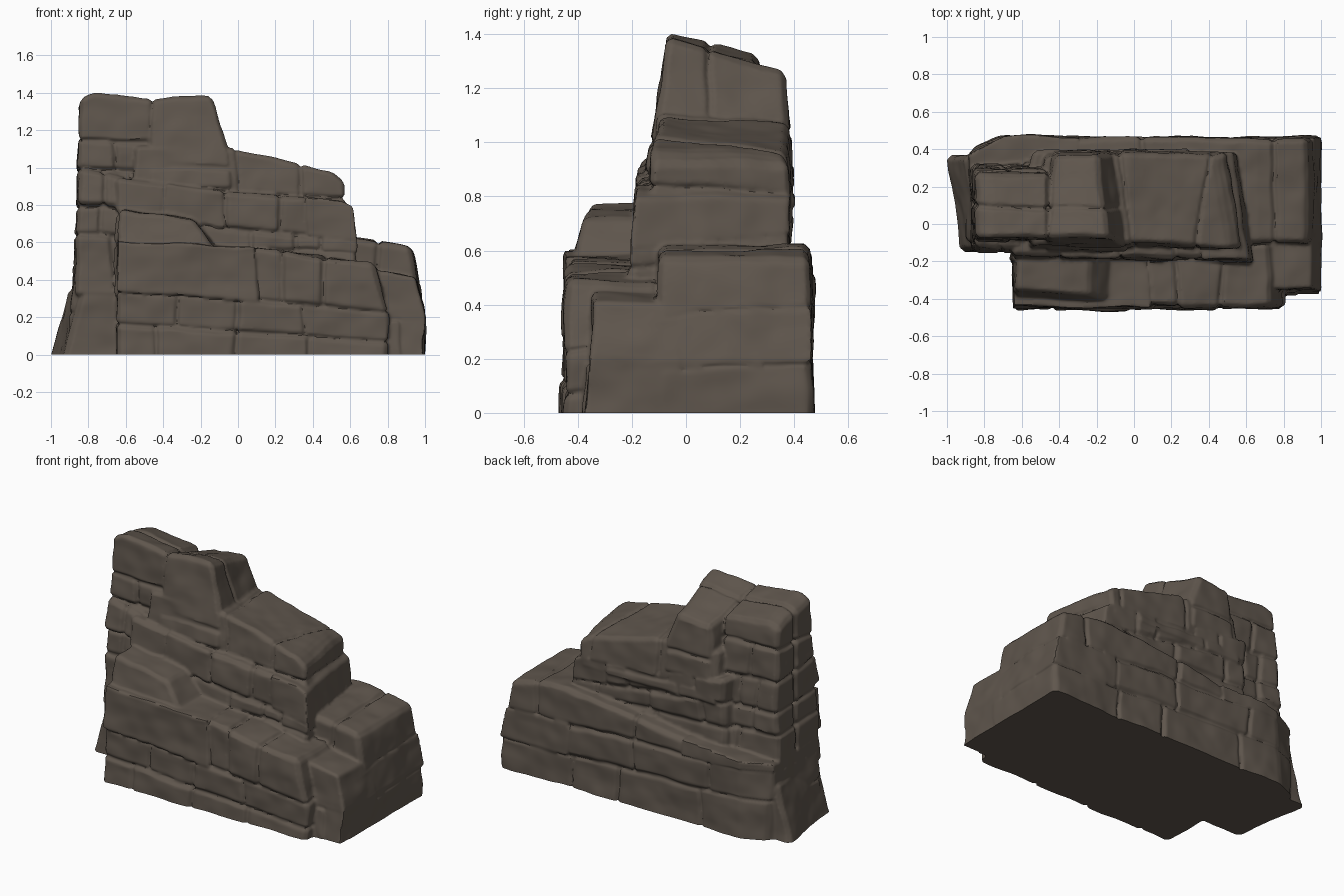
import bpy, bmesh, math, random
from mathutils import Vector, Matrix, noise

if "Cube" in bpy.data.objects:
    bpy.data.objects.remove(bpy.data.objects["Cube"])

random.seed(4)
chunks = bmesh.new()          # every stone chunk is collected here


def half(bm, co, no):
    """Copy of a solid, keeping only the side behind the plane."""
    b = bm.copy()
    bmesh.ops.bisect_plane(b, geom=b.verts[:] + b.edges[:] + b.faces[:],
                           plane_co=co, plane_no=no, clear_outer=True)
    rim = [e for e in b.edges if e.is_boundary]
    if rim:
        bmesh.ops.holes_fill(b, edges=rim, sides=0)
    return b


def split(pieces, co, no):
    out = []
    for p in pieces:
        for s in (1, -1):
            h = half(p, co, Vector(no) * s)
            if len(h.faces) > 3:
                out.append(h)
    return out


def add_chunk(b, bevel):
    """Round the chunk's edges, nudge it and add it to the pile."""
    bmesh.ops.dissolve_limit(b, angle_limit=0.02, verts=b.verts[:], edges=b.edges[:])
    bmesh.ops.recalc_face_normals(b, faces=b.faces[:])
    lo = Vector([min(v.co[i] for v in b.verts) for i in range(3)])
    hi = Vector([max(v.co[i] for v in b.verts) for i in range(3)])
    c = (lo + hi) / 2
    push = Vector((0, random.uniform(-0.008, 0.008), 0))
    turn = Matrix.Rotation(random.uniform(-0.015, 0.015), 3, 'Z')
    for v in b.verts:
        d = v.co - c
        d = Vector([d[i] * (1 + 0.005 / max(hi[i] - lo[i], 0.02)) for i in range(3)])
        v.co = c + turn @ d + push
    bmesh.ops.bevel(b, geom=b.edges[:], offset=bevel, offset_type='OFFSET',
                    segments=1, affect='EDGES', clamp_overlap=True)
    me = bpy.data.meshes.new("chunk")
    b.to_mesh(me)
    chunks.from_mesh(me)
    bpy.data.meshes.remove(me)


def block(profile, front, back, levels=(), columns=((),), ys=(), tilt=0, skew=0,
          back_skew=(0, 0), trims=(), bevel=0.022):
    """Front (x, z) profile extruded in y, then cracked into rows and columns.
    front/back: y at the bottom and top; tilt: drop of the back top edge;
    skew: x shift of the left front edge; back_skew: x shift of the back's
    left and right ends; trims: planes cutting corners off."""
    z0, z1 = min(p[1] for p in profile), max(p[1] for p in profile)
    x0, x1 = min(p[0] for p in profile), max(p[0] for p in profile)
    bm = bmesh.new()
    rings = []
    for k, yy in enumerate((front, back)):
        ring = []
        for x, z in profile:
            t = (z - z0) / (z1 - z0)
            u = (x - x0) / (x1 - x0)
            dx = back_skew[0] * (1 - u) + back_skew[1] * u if k else (skew if u < 0.5 else 0)
            ring.append(bm.verts.new((x + dx, yy[0] + (yy[1] - yy[0]) * t,
                                      z - (tilt if k and t > 0.6 else 0))))
        rings.append(ring)
    n = len(profile)
    bm.faces.new(rings[0])
    bm.faces.new(rings[1][::-1])
    for i in range(n):
        bm.faces.new((rings[0][i], rings[1][i], rings[1][(i + 1) % n], rings[0][(i + 1) % n]))
    bmesh.ops.recalc_face_normals(bm, faces=bm.faces[:])
    for co, no in trims:
        bm = half(bm, co, no)
    # rows from the bottom up, then the upright cracks of each row
    rest, rows = bm, []
    for zl, zr in levels:
        no = Vector((-(zr - zl) / 1.5, random.uniform(-0.1, 0.1), 1)).normalized()
        co = Vector((0, 0, (zl + zr) / 2))
        rows.append(half(rest, co, no))
        rest = half(rest, co, -no)
    rows.append(rest)
    for i, row in enumerate(rows):
        pieces = [row]
        for x in columns[i % len(columns)]:
            zc = sum(v.co.z for v in row.verts) / len(row.verts)
            pieces = split(pieces, Vector((x, 0, zc)),
                           (1, random.uniform(-0.15, 0.15), random.uniform(-0.1, 0.1)))
        for y in ys:
            pieces = split(pieces, Vector((0, y, 0)), (0.02, 1, 0.03))
        for p in pieces:
            add_chunk(p, bevel)


B = -0.06   # blocks start below ground and are trimmed flat later

# long base slab at the back, its left back corner cut off
block([(-0.91, B), (0.99, B), (1.0, 0.2), (0.92, 0.57), (0.64, 0.62), (0.25, 0.6), (-0.3, 0.52), (-0.87, 0.47)],
      (-0.1, -0.1), (0.465, 0.455), [(0.22, 0.18), (0.40, 0.36)],
      [(-0.45, 0.1, 0.55), (-0.45, 0.1, 0.5), (-0.3, 0.1, 0.75)],
      trims=[((-0.8, 0.43, 0), (-0.5, 1, 0.05)), ((-0.89, 0.35, 0), (-1, 0.6, 0))])
# low block at the right front
block([(0.5, B), (0.99, B), (1.0, 0.2), (0.95, 0.41), (0.5, 0.5)],
      (-0.375, -0.335), (-0.02, -0.02), [(0.25, 0.21)], [(0.9,), ()])
# foot on the left, flaring out to the back
block([(-1.015, B), (-0.6, B), (-0.6, 0.37), (-0.9, 0.35)],
      (-0.15, -0.14), (0.37, 0.36), skew=0.07, bevel=0.025)
# front ledge
block([(-0.65, B), (0.8, B), (0.8, 0.2), (0.73, 0.49), (0.05, 0.575), (-0.64, 0.6)],
      (-0.455, -0.435), (-0.1, -0.1), [(0.2, 0.1), (0.37, 0.24)],
      [(-0.4, 0.02, 0.34), (-0.3, 0.0, 0.32), (0.04, 0.2, 0.5)])
# raised step on the front ledge
block([(-0.64, 0.5), (-0.05, 0.5), (-0.13, 0.58), (-0.24, 0.72), (-0.4, 0.755), (-0.63, 0.765)],
      (-0.425, -0.37), (-0.1, -0.1), [(0.57, 0.53)], [()])
# main wall
block([(-0.66, 0.3), (0.65, 0.3), (0.635, 0.62), (0.605, 0.79), (0.54, 0.82), (-0.1, 0.87), (-0.66, 0.94)],
      (-0.215, -0.17), (0.375, 0.385), [(0.6, 0.56), (0.77, 0.61)],
      [(-0.1, 0.3), (-0.35, 0.05, 0.33, 0.48), (-0.38, -0.1, 0.2, 0.35)], back_skew=(0.12, -0.08))
# upper wall
block([(-0.6, 0.75), (0.575, 0.75), (0.57, 0.92), (0.5, 0.98), (-0.05, 1.105), (-0.55, 1.12)],
      (-0.14, -0.1), (0.39, 0.365), [(0.88, 0.82)], [(-0.2, 0.3), (-0.02, 0.35)],
      tilt=0.03, back_skew=(0.1, -0.08))
# tall column on the left
block([(-0.87, 0.3), (-0.46, 0.3), (-0.455, 1.37), (-0.78, 1.405), (-0.85, 1.38)],
      (-0.14, -0.06), (0.34, 0.27),
      [(0.63, 0.6), (0.78, 0.74), (0.98, 0.93), (1.15, 1.1)],
      [(-0.64,), (-0.72,), (-0.72, -0.58), (-0.66,), ()], ys=(0.12,), tilt=0.08)
# small stones sticking out of the column
block([(-0.86, 0.8), (-0.6, 0.78), (-0.6, 0.94), (-0.85, 0.99)],
      (-0.165, -0.13), (0.1, 0.1), [], [(-0.73,)])
# tower block at the top
block([(-0.485, 0.88), (-0.03, 0.88), (-0.04, 1.08), (-0.14, 1.385), (-0.46, 1.365)],
      (-0.145, -0.07), (0.385, 0.37), [(1.02, 0.98)], [(), ()], ys=(0.12,),
      tilt=0.12, back_skew=(0.04, -0.08))

# fuse all chunks into one weathered surface
src_mesh = bpy.data.meshes.new("chunks")
chunks.to_mesh(src_mesh)
src = bpy.data.objects.new("chunks", src_mesh)
bpy.context.collection.objects.link(src)
mod = src.modifiers.new("fuse", 'REMESH')
mod.mode = 'VOXEL'
mod.voxel_size = 0.0095
dg = bpy.context.evaluated_depsgraph_get()
mesh = bpy.data.meshes.new_from_object(src.evaluated_get(dg))
bpy.data.objects.remove(src)

bm = bmesh.new()
bm.from_mesh(mesh)
bm.normal_update()
# wobble the cracks and wear the faces
for v in bm.verts:
    p = v.co.copy()
    v.co = p + noise.noise_vector(p * 3.5) * 0.014 + noise.noise_vector(p * 11) * 0.005 \
        + v.normal * 0.006 * noise.noise(Vector((p.x * 5, p.y * 5, p.z * 9)))
# trim the underside flat
bmesh.ops.bisect_plane(bm, geom=bm.verts[:] + bm.edges[:] + bm.faces[:],
                       plane_co=(0, 0, 0), plane_no=(0, 0, -1), clear_outer=True)
bmesh.ops.holes_fill(bm, edges=[e for e in bm.edges if e.is_boundary], sides=0)
bm.to_mesh(mesh)

rock = bpy.data.objects.new("rock_cliff", mesh)
bpy.context.collection.objects.link(rock)
mat = bpy.data.materials.new("dark brown stone")
mat.diffuse_color = (0.115, 0.093, 0.074, 1)
mat.use_nodes = True
mat.node_tree.nodes["Principled BSDF"].inputs["Base Color"].default_value = mat.diffuse_color
mesh.materials.clear()
mesh.materials.append(mat)
bpy.context.view_layer.objects.active = rock
rock.select_set(True)
bpy.ops.object.shade_smooth_by_angle(angle=math.radians(40))
